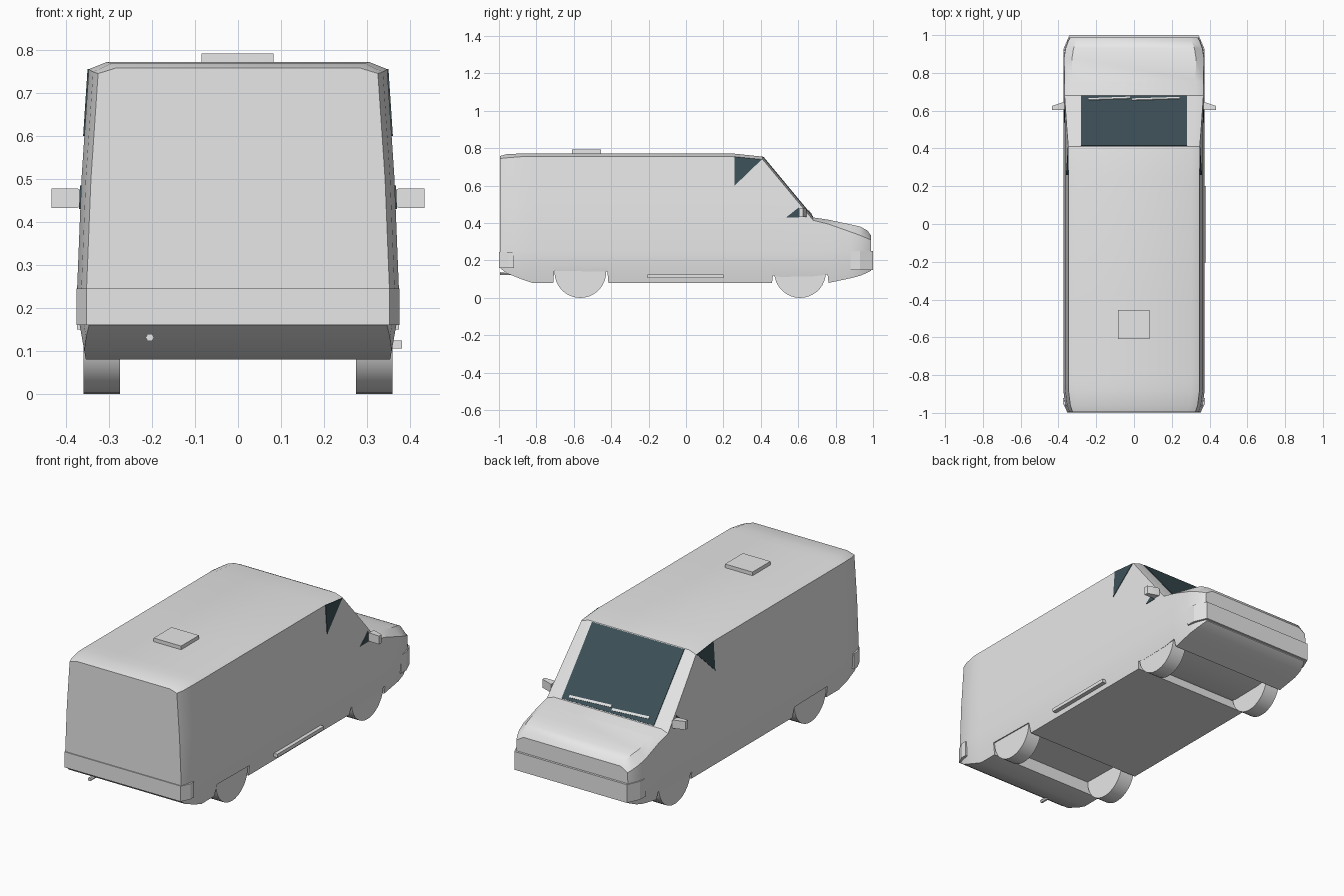
import bpy, bmesh, math

if "Cube" in bpy.data.objects:
    bpy.data.objects.remove(bpy.data.objects["Cube"])


def material(name, rgb):
    m = bpy.data.materials.new(name)
    m.diffuse_color = (*rgb, 1)
    m.use_nodes = True
    m.node_tree.nodes["Principled BSDF"].inputs["Base Color"].default_value = m.diffuse_color
    return m


WHITE = material("white_paint", (0.8, 0.8, 0.8))
GLASS = material("dark_glass", (0.045, 0.08, 0.095))


def finish(name, bm, mat, angle=30):
    bmesh.ops.remove_doubles(bm, verts=bm.verts, dist=1e-5)
    bmesh.ops.recalc_face_normals(bm, faces=bm.faces)
    me = bpy.data.meshes.new(name)
    bm.to_mesh(me)
    bm.free()
    me.materials.append(mat)
    ob = bpy.data.objects.new(name, me)
    bpy.context.collection.objects.link(ob)
    bpy.ops.object.select_all(action='DESELECT')
    ob.select_set(True)
    bpy.context.view_layer.objects.active = ob
    bpy.ops.object.shade_smooth_by_angle(angle=math.radians(angle))
    return ob


def loft(name, rings, mat, angle=30):
    """Closed skin through equal-length rings, with end caps."""
    bm = bmesh.new()
    vs = [[bm.verts.new(p) for p in r] for r in rings]
    n = len(rings[0])
    for a, b in zip(vs, vs[1:]):
        for i in range(n):
            j = (i + 1) % n
            bm.faces.new((a[i], a[j], b[j], b[i]))
    bm.faces.new(vs[0])
    bm.faces.new(vs[-1])
    return finish(name, bm, mat, angle)


def box(name, x, y, z, mat=WHITE):
    ring = lambda h: [(x[0], y[0], h), (x[1], y[0], h), (x[1], y[1], h), (x[0], y[1], h)]
    return loft(name, [ring(z[0]), ring(z[1])], mat)


def cylinder(name, centre, r, length, axis, n):
    rings = []
    for s in (-length / 2, length / 2):
        ring = []
        for k in range(n):
            a = 2 * math.pi * k / n
            c, d = r * math.cos(a), r * math.sin(a)
            off = (s, c, d) if axis == 'X' else (c, s, d)
            ring.append([p + q for p, q in zip(centre, off)])
        rings.append(ring)
    return loft(name, rings, WHITE)


def interp(t, pts):
    if t <= pts[0][0]:
        return pts[0][1]
    for (a, u), (b, v) in zip(pts, pts[1:]):
        if t <= b:
            return u + (v - u) * (t - a) / (b - a)
    return pts[-1][1]


# Body outlines: half width by height, then roof, shoulder and corner inset by y
WIDTH = [(0.08, 0.354), (0.17, 0.370), (0.25, 0.374), (0.5, 0.364), (0.75, 0.347)]
TOP = [(-0.995, 0.758), (-0.96, 0.768), (-0.88, 0.772), (0.25, 0.772), (0.41, 0.755),
       (0.68, 0.43), (0.76, 0.418), (0.93, 0.382), (0.97, 0.36), (0.988, 0.335)]
SHOULDER = [(-0.995, 0.745), (-0.9, 0.755), (0.25, 0.755), (0.41, 0.74),
            (0.68, 0.415), (0.76, 0.395), (0.93, 0.335), (0.988, 0.31)]
INSET = [(-0.995, 0.022), (-0.96, 0.01), (-0.88, 0), (0.88, 0), (0.95, 0.012), (0.988, 0.035)]


def width(z):
    return interp(z, WIDTH)


# Body stations: y and underside height, stepped at the wheel arches
STATIONS = [(-0.995, 0.16), (-0.96, 0.132), (-0.88, 0.1), (-0.82, 0.08), (-0.71, 0.08),
            (-0.705, 0.145), (-0.42, 0.14), (-0.415, 0.08), (0.25, 0.08), (0.41, 0.08),
            (0.46, 0.08), (0.465, 0.12), (0.5, 0.112), (0.68, 0.115), (0.757, 0.125),
            (0.762, 0.08), (0.88, 0.105), (0.93, 0.118), (0.97, 0.135), (0.988, 0.145)]
rings = []
for y, zb in STATIONS:
    zs, zt, d = interp(y, SHOULDER), interp(y, TOP), interp(y, INSET)
    half = [(width(z) - d, z) for z in (zb, max(0.17, zb), 0.25, min(0.5, zs), zs)]
    half.append((width(zs) - d - 0.042, zt))
    rings.append([(x, y, z) for x, z in half] + [(-x, y, z) for x, z in reversed(half)])
loft("body", rings, WHITE)


# Bumpers with angled corners
def bumper(name, plan, z0, z1):
    pts = plan + [(-x, y) for x, y in reversed(plan)]
    loft(name, [[(x, y, z) for x, y in pts] for z in (z0, z1)], WHITE, 20)


bumper("front_bumper", [(0.374, 0.88), (0.372, 0.93), (0.342, 1.0)], 0.15, 0.25)
bumper("rear_bumper", [(0.376, -0.92), (0.376, -0.95), (0.352, -1.0)], 0.16, 0.245)

# Wheels and mirrors
for side, s in (("left", -1), ("right", 1)):
    for end, y in (("rear", -0.565), ("front", 0.61)):
        cylinder(f"{end}_wheel_{side}", (s * 0.317, y, 0.138), 0.138, 0.084, 'X', 36)
    ring = lambda x, y0, y1, z0, z1: [(s * x, y0, z0), (s * x, y1, z0), (s * x, y1, z1), (s * x, y0, z1)]
    loft(f"mirror_{side}", [ring(0.368, 0.605, 0.645, 0.435, 0.475),
                            ring(0.375, 0.605, 0.645, 0.432, 0.478),
                            ring(0.434, 0.603, 0.625, 0.432, 0.478)], WHITE)
    # Cab side glass and small quarter light
    for part, tri in (("side_glass", [(0.26, 0.755), (0.405, 0.74), (0.26, 0.6)]),
                      ("quarter_glass", [(0.535, 0.43), (0.605, 0.43), (0.605, 0.485)])):
        loft(f"{part}_{side}", [[(s * (width(z) + o), y, z) for y, z in tri]
                                for o in (-0.004, 0.003)], GLASS)


# Windscreen and wipers lie on the sloped front
def on_screen(x, t, lift):
    return (x, 0.41 + 0.27 * t + 0.77 * lift, 0.755 - 0.325 * t + 0.64 * lift)


def screen_plate(name, corners, low, high, mat):
    loft(name, [[on_screen(x, t, h) for x, t in corners] for h in (low, high)], mat)


screen_plate("windscreen", [(-0.28, 0.01), (0.28, 0.01), (0.28, 0.99), (-0.28, 0.99)],
             -0.003, 0.003, GLASS)
for side, x0, x1 in (("left", -0.24, -0.02), ("right", -0.01, 0.24)):
    screen_plate(f"wiper_{side}", [(x0, 0.895), (x1, 0.925), (x1, 0.955), (x0, 0.925)][::1]
                 if side == "right" else [(x0, 0.9), (x1, 0.93), (x1, 0.96), (x0, 0.93)],
                 0.002, 0.007, WHITE)

# Roof vent, side step and exhaust
box("roof_vent", (-0.085, 0.082), (-0.61, -0.455), (0.765, 0.792))
box("side_step", (0.35, 0.382), (-0.205, 0.2), (0.105, 0.124))
cylinder("exhaust", (-0.205, -0.94, 0.131), 0.01, 0.11, 'Y', 6)
